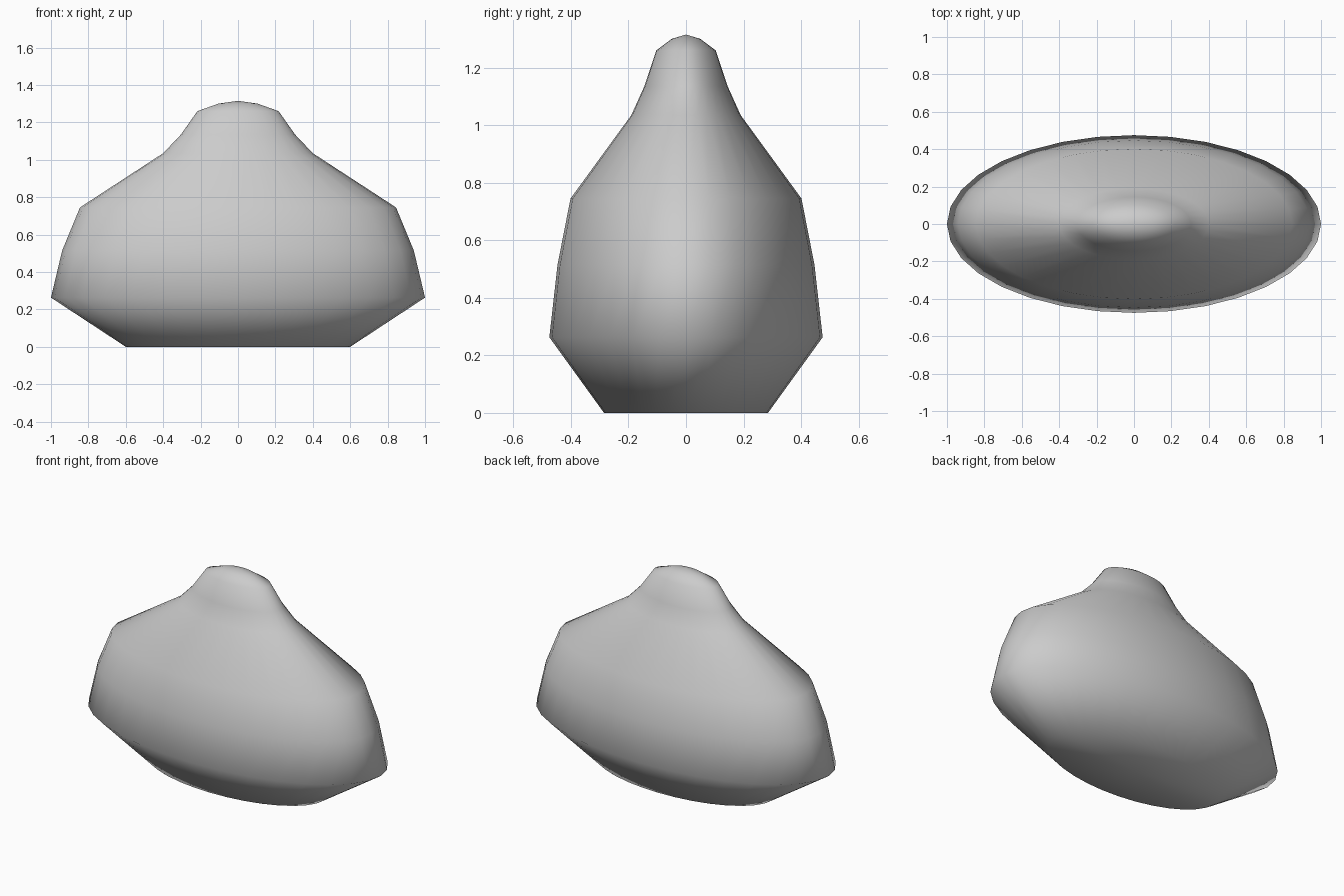
import bpy
import bmesh
from math import cos, sin, tau

cube = bpy.data.objects.get("Cube")
if cube:
    bpy.data.objects.remove(cube, do_unlink=True)

SIDES = 32
DEPTH = 0.475  # front-to-back squash of the oval body

# Half outline from the foot to the crown: (radius, height)
PROFILE = [(0.6, 0), (1, 0.263), (0.94, 0.515), (0.845, 0.745),
           (0.4, 1.035), (0.305, 1.135), (0.217, 1.26), (0.105, 1.3)]
CROWN = 1.315

# Plain grey finish
grey = bpy.data.materials.new("light_grey")
grey.use_nodes = True
colour = (0.6, 0.6, 0.6, 1)
grey.diffuse_color = colour
grey.node_tree.nodes["Principled BSDF"].inputs["Base Color"].default_value = colour

# Oval rings stacked along the outline
bm = bmesh.new()
angles = [tau * i / SIDES for i in range(SIDES)]
rings = [[bm.verts.new((r * cos(a), r * DEPTH * sin(a), z)) for a in angles]
         for r, z in PROFILE]
for low, high in zip(rings, rings[1:]):
    for i in range(SIDES):
        j = (i + 1) % SIDES
        bm.faces.new((low[i], low[j], high[j], high[i]))

# Domed crown and closed foot
tip = bm.verts.new((0, 0, CROWN))
base = bm.verts.new((0, 0, 0))
for i in range(SIDES):
    j = (i + 1) % SIDES
    bm.faces.new((rings[-1][i], rings[-1][j], tip))
    bm.faces.new((rings[0][j], rings[0][i], base))

# Soft shading over the whole surface
for face in bm.faces:
    face.smooth = True
bmesh.ops.recalc_face_normals(bm, faces=bm.faces)

mesh = bpy.data.meshes.new("oval_body")
bm.to_mesh(mesh)
bm.free()
mesh.materials.append(grey)
body = bpy.data.objects.new("oval_body", mesh)
bpy.context.collection.objects.link(body)
